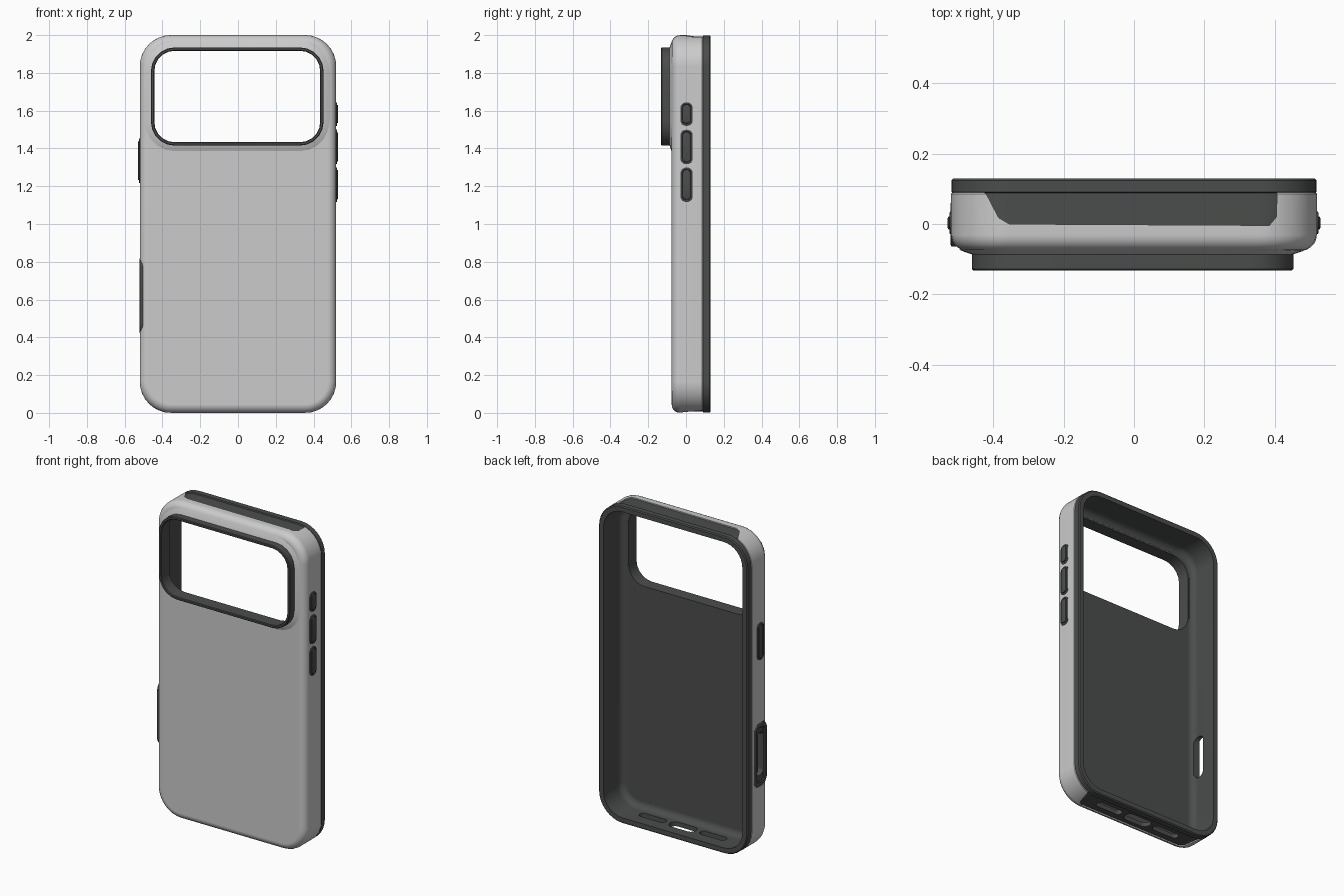
import bpy, bmesh, math

if "Cube" in bpy.data.objects:
    bpy.data.objects.remove(bpy.data.objects["Cube"])

dark = bpy.data.materials.new("dark_rubber")
dark.diffuse_color = (0.07, 0.075, 0.072, 1)
dark.use_nodes = True
dark.node_tree.nodes["Principled BSDF"].inputs["Base Color"].default_value = dark.diffuse_color


def outline(hw, hh, r, seg):
    """Rounded rectangle around the origin."""
    pts = []
    for k, (sx, sy) in enumerate([(1, 1), (-1, 1), (-1, -1), (1, -1)]):
        for i in range(seg + 1):
            a = math.pi / 2 * (k + i / seg)
            pts.append((sx * (hw - r) + r * math.cos(a), sy * (hh - r) + r * math.sin(a)))
    return pts


def make(name, bm, mat=None):
    bmesh.ops.recalc_face_normals(bm, faces=bm.faces)
    me = bpy.data.meshes.new(name)
    bm.to_mesh(me)
    bm.free()
    ob = bpy.data.objects.new(name, me)
    bpy.context.collection.objects.link(ob)
    if mat:
        me.materials.append(mat)
    return ob


def loft(name, axis, c, hw, hh, r, levels, mat=None, seg=8, tube=False):
    """Rounded rectangles stacked along an axis; levels are (position, inset)."""
    bm = bmesh.new()
    rings = []
    for t, d in levels:
        ring = []
        for u, v in outline(hw - d, hh - d, max(r - d, 0.004), seg):
            u, v = u + c[0], v + c[1]
            ring.append(bm.verts.new({'x': (t, u, v), 'y': (u, t, v), 'z': (u, v, t)}[axis]))
        rings.append(ring)
    pairs = list(zip(rings, rings[1:]))
    if tube:
        pairs.append((rings[-1], rings[0]))
    else:
        bm.faces.new(rings[0])
        bm.faces.new(rings[-1])
    for a, b in pairs:
        for i in range(len(a)):
            j = (i + 1) % len(a)
            bm.faces.new((a[i], a[j], b[j], b[i]))
    return make(name, bm, mat)


def prism(name, pts, z0, z1):
    bm = bmesh.new()
    f = bm.faces.new([bm.verts.new((x, y, z0)) for x, y in pts])
    ex = bmesh.ops.extrude_face_region(bm, geom=[f])["geom"]
    bmesh.ops.translate(bm, vec=(0, 0, z1 - z0), verts=[v for v in ex if isinstance(v, bmesh.types.BMVert)])
    return make(name, bm)


def cut(ob, cutters):
    for c in cutters:
        m = ob.modifiers.new("cut", 'BOOLEAN')
        m.operation, m.solver, m.object = 'DIFFERENCE', 'EXACT', c
        bpy.context.view_layer.objects.active = ob
        bpy.ops.object.modifier_apply(modifier=m.name)


def fillet(y, d, r, n=5):
    """Levels of a quarter-round edge starting at depth y, inset d."""
    return [(y + r * (1 - math.sin(a)), d + r * (1 - math.cos(a)))
            for a in (math.pi / 2 * (1 - i / n) for i in range(n + 1))]


BODY = ((0, 1), 0.52, 1.0, 0.165)
CAM = ((-0.004, 1.675), 0.457, 0.26, 0.125)
PORT = (0.0, 0.62)

# Helper cutters
inner = loft("cut_inner", 'y', *BODY, fillet(-0.067, 0.007, 0.042) + [(0.3, 0.007)])
cavity = loft("cut_cavity", 'y', *BODY, fillet(-0.05, 0.036, 0.04) + [(0.3, 0.036)])
camera_hole = loft("cut_camera", 'y', *CAM, [(-0.3, 0.008), (0.0, 0.008)], seg=5)
top_notch = prism("cut_top", [(-0.355, 0.0), (-0.385, 0.018), (-0.42, 0.085), (-0.44, 0.1), (-0.44, 0.2),
                              (0.41, 0.2), (0.405, 0.02), (0.385, -0.004)], 1.85, 2.2)
bottom_notch = prism("cut_bottom", [(-0.36, -0.035), (-0.39, -0.015), (-0.42, 0.1), (-0.42, 0.2),
                                    (0.42, 0.2), (0.42, 0.1), (0.39, -0.015), (0.36, -0.035)], -0.2, 0.15)
port_notch = loft("cut_port_notch", 'x', PORT, 0.066, 0.2, 0.05, [(-0.7, 0), (-0.45, 0)])
port_hole = loft("cut_port", 'x', PORT, 0.036, 0.135, 0.035, [(-0.7, 0), (-0.4, 0)])
slots = [loft("cut_slot", 'z', (x, 0.03), 0.09, h, h - 0.002, [(-0.2, 0), (0.15, 0)])
         for x, h in ((-0.21, 0.024), (0, 0.036), (0.21, 0.024))]

# Hard outer shell
shell = loft("outer_shell", 'y', *BODY, fillet(-0.076, 0, 0.045) + [(0.086, 0), (0.09, 0.003)])
cut(shell, [inner, camera_hole, top_notch, bottom_notch, port_notch])

# Raised collar blending the shell into the camera frame
collar = loft("camera_collar", 'y', *CAM,
              [(-0.073, -0.036), (-0.078, -0.025), (-0.083, -0.01), (-0.087, 0.002), (-0.07, 0.002)],
              seg=5, tube=True)

# Soft inner liner with the exposed rim
liner = loft("inner_liner", 'y', *BODY, fillet(-0.066, 0.008, 0.042) +
             [(0.088, 0.008), (0.091, 0.001), (0.124, 0.001), (0.13, 0.007)], dark)
cut(liner, [cavity, camera_hole, port_hole] + slots)

# Camera frame
frame = loft("camera_frame", 'y', *CAM,
             [(-0.05, 0), (-0.128, 0), (-0.132, 0.004), (-0.132, 0.014), (-0.128, 0.018), (-0.05, 0.018)],
             dark, seg=5, tube=True)

# Frame around the side opening
port = loft("side_opening_frame", 'x', PORT, 0.064, 0.198, 0.048,
            [(-0.5, 0), (-0.519, 0), (-0.522, 0.005), (-0.522, 0.025), (-0.518, 0.03), (-0.5, 0.03)],
            dark, tube=True)

# Side buttons: flat base with a raised pad
parts = [shell, collar, liner, frame, port]
for side, z, h in ((1, 1.582, 0.062), (1, 1.408, 0.091), (1, 1.208, 0.091), (-1, 1.335, 0.117)):
    parts.append(loft("side_button", 'x', (0.003, z), 0.032, h, 0.028,
                      [(side * x, d) for x, d in ((0.5, 0), (0.523, 0), (0.525, 0.003), (0.525, 0.009),
                                                  (0.521, 0.011), (0.521, 0.013), (0.528, 0.014), (0.53, 0.018))],
                      dark, seg=5))

for c in [inner, cavity, camera_hole, top_notch, bottom_notch, port_notch, port_hole] + slots:
    bpy.data.objects.remove(c)

bpy.ops.object.select_all(action='DESELECT')
for ob in parts:
    ob.select_set(True)
bpy.context.view_layer.objects.active = shell
bpy.ops.object.shade_smooth_by_angle(angle=math.radians(32))
for ob in (shell, liner):
    m = ob.modifiers.new("even_shading", 'WEIGHTED_NORMAL')
    m.keep_sharp = True
